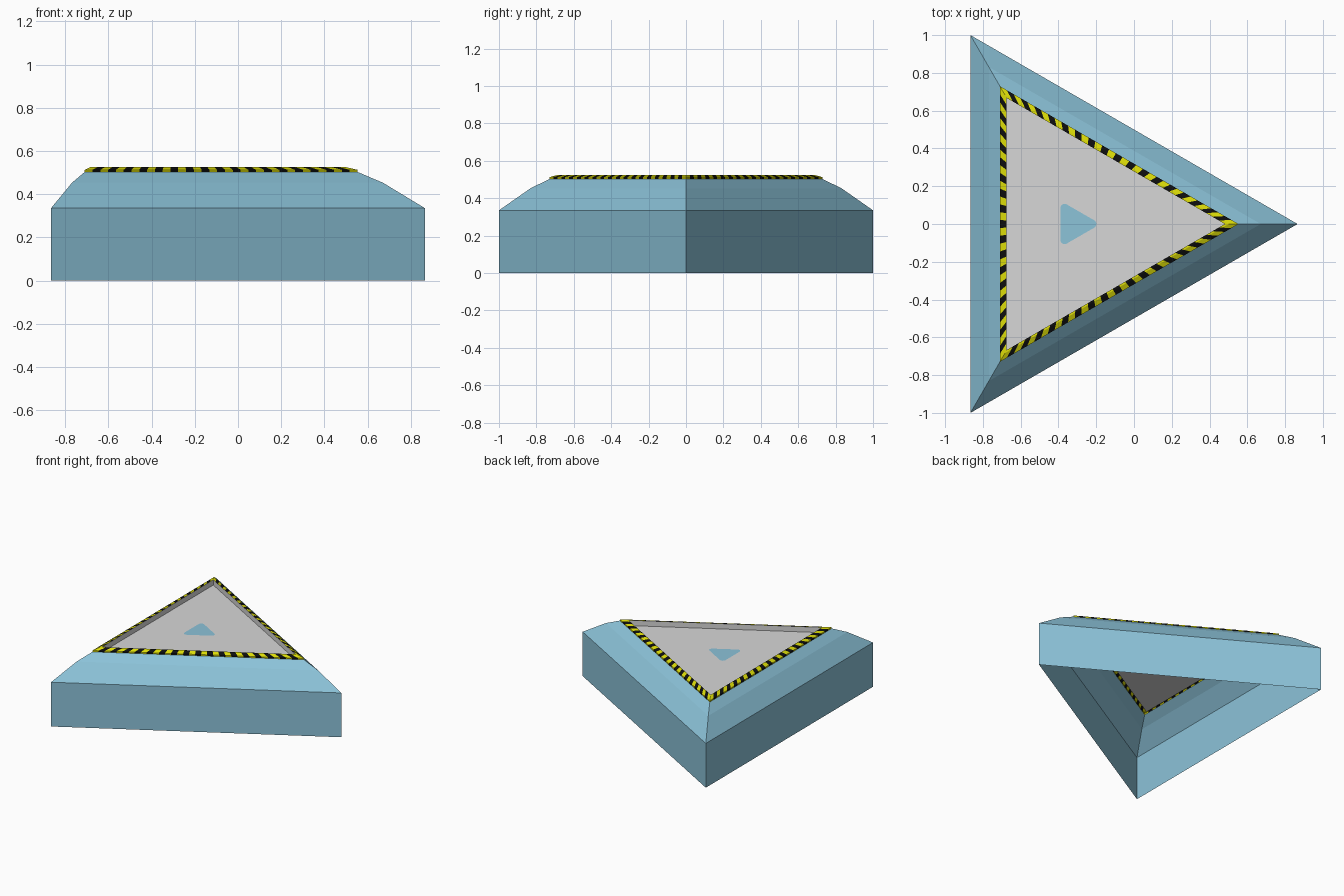
import bpy, math

if "Cube" in bpy.data.objects:
    bpy.data.objects.remove(bpy.data.objects["Cube"])

CX = -0.2887  # triangle centroid, so the bounds are centred on x = 0


def material(name, srgb):
    m = bpy.data.materials.new(name)
    m.diffuse_color = [(c / 255 / 12.92 if c < 11 else ((c / 255 + 0.055) / 1.055) ** 2.4) for c in srgb] + [1]
    m.use_nodes = True
    m.node_tree.nodes["Principled BSDF"].inputs["Base Color"].default_value = m.diffuse_color
    return m


BLUE = material("light blue", (140, 195, 217))
GREY = material("light grey", (215, 215, 215))
YELLOW = material("yellow", (222, 222, 8))
BLACK = material("black", (14, 14, 14))


def corner(k, r, z):
    a = k * 2 * math.pi / 3
    return (CX + r * math.cos(a), r * math.sin(a), z)


def lerp(a, b, t):
    return tuple(p + (q - p) * t for p, q in zip(a, b))


def make(name, verts, faces, mats, rule=None):
    me = bpy.data.meshes.new(name)
    me.from_pydata(verts, [], faces)
    for m in mats:
        me.materials.append(m)
    if rule:
        for p in me.polygons:
            p.material_index = rule(p.index)
    ob = bpy.data.objects.new(name, me)
    bpy.context.collection.objects.link(ob)
    return ob


def loft(name, profile, mats, n=1, rule=None, cap=False):
    """Triangular rings (radius, z) joined bottom to top, n segments per side."""
    verts, faces, N = [], [], 3 * n
    for r, z in profile:
        for k in range(3):
            verts += [lerp(corner(k, r, z), corner(k + 1, r, z), i / n) for i in range(n)]
    for j in range(len(profile) - 1):
        for i in range(N):
            i2 = (i + 1) % N
            faces.append((j * N + i, j * N + i2, (j + 1) * N + i2, (j + 1) * N + i))
    if cap:
        faces.append(tuple((len(profile) - 1) * N + i for i in range(N)))
    return make(name, verts, faces, mats, rule)


# open-bottomed shell: upright walls and two-step sloped shoulders
loft("body_shell", [(1.1547, 0), (1.1547, 0.335), (0.96, 0.453), (0.842, 0.503)], [BLUE])

# hazard striped rim, alternating yellow and black along each side
SEG = 35
loft("striped_rim", [(0.842, 0.503), (0.842, 0.513), (0.79, 0.525), (0.77, 0.525)],
     [YELLOW, BLACK], SEG, lambda i: (i % SEG) % 2)

# recessed top panel with its short inner wall
loft("top_panel", [(0.77, 0.525), (0.77, 0.485)], [GREY], cap=True)

# rounded triangular plate on the panel
outline = []
for k in range(3):
    x, y, z = corner(k, 0.098, 0.488)
    for s in range(-3, 4):
        a = k * 2 * math.pi / 3 + s * math.pi / 9
        outline.append((x - 0.03 + 0.022 * math.cos(a), y + 0.022 * math.sin(a), z))
make("triangle_plate", outline, [tuple(range(len(outline)))], [BLUE])
